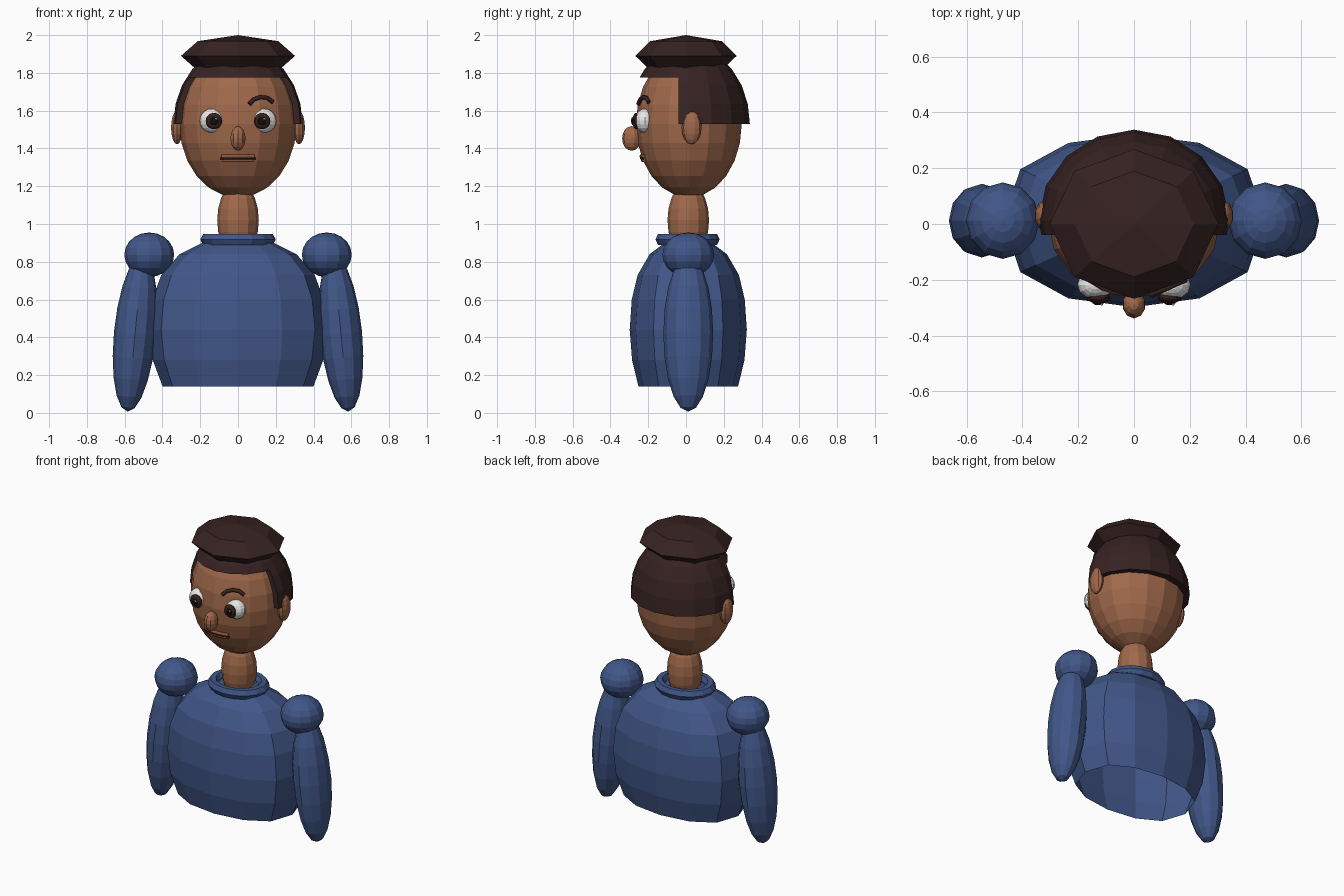
import bpy, bmesh
from math import sin, cos, pi, sqrt, radians
from mathutils import Matrix, Vector

cube = bpy.data.objects.get("Cube")
if cube:
    bpy.data.objects.remove(cube)


def material(name, rgb):
    m = bpy.data.materials.new(name)
    m.use_nodes = True
    color = (*rgb, 1)
    m.diffuse_color = color
    m.node_tree.nodes["Principled BSDF"].inputs["Base Color"].default_value = color
    return m


SHIRT = material("blue_cloth", (0.053, 0.095, 0.25))
SKIN = material("brown_skin", (0.35, 0.14, 0.07))
HAIR = material("dark_hair", (0.038, 0.016, 0.016))
WHITE = material("eye_white", (0.8, 0.8, 0.8))
IRIS = material("iris_brown", (0.04, 0.014, 0.01))
BLACK = material("pupil_black", (0.005, 0.005, 0.005))
LIP = material("lip_brown", (0.26, 0.095, 0.048))


def finish(name, bm, mat):
    bmesh.ops.recalc_face_normals(bm, faces=bm.faces[:])
    mesh = bpy.data.meshes.new(name)
    bm.to_mesh(mesh)
    bm.free()
    mesh.materials.append(mat)
    obj = bpy.data.objects.new(name, mesh)
    bpy.context.collection.objects.link(obj)
    return obj


def ellipsoid(name, center, radii, mat, segs=12, rings=10, tilt=0, cuts=()):
    """Faceted ellipsoid; each cut (point, normal) removes and caps one side."""
    bm = bmesh.new()
    matrix = (Matrix.Translation(center) @ Matrix.Rotation(tilt, 4, 'Y')
              @ Matrix.Diagonal((*radii, 1)))
    bmesh.ops.create_uvsphere(bm, u_segments=segs, v_segments=rings,
                              radius=1, matrix=matrix)
    for co, no in cuts:
        geom = bm.verts[:] + bm.edges[:] + bm.faces[:]
        cut = bmesh.ops.bisect_plane(bm, geom=geom, plane_co=co, plane_no=no,
                                     clear_outer=True)
        rim = [e for e in cut["geom_cut"] if isinstance(e, bmesh.types.BMEdge)]
        bmesh.ops.edgeloop_fill(bm, edges=rim)
    return finish(name, bm, mat)


def tube(name, points, radius, mat):
    """Thin rounded strip along a few points."""
    curve = bpy.data.curves.new(name, 'CURVE')
    curve.dimensions = '3D'
    curve.bevel_depth = radius
    curve.bevel_resolution = 1
    curve.use_fill_caps = True
    spline = curve.splines.new('POLY')
    spline.points.add(len(points) - 1)
    for p, co in zip(spline.points, points):
        p.co = (*co, 1)
    curve.materials.append(mat)
    obj = bpy.data.objects.new(name, curve)
    bpy.context.collection.objects.link(obj)


HEAD = Vector((0, 0.015, 1.53))
HEAD_R = Vector((0.31, 0.28, 0.39))


def on_face(x, z, out=0.0):
    """Point on the front of the head, pushed out by a distance."""
    d = 1 - (x / HEAD_R.x) ** 2 - ((z - HEAD.z) / HEAD_R.z) ** 2
    return (x, HEAD.y - HEAD_R.y * sqrt(max(d, 0)) - out, z)


# Torso: open-bottomed shell with a boxy oval section
bm = bmesh.new()
profile = [(0.14, 0.85), (0.28, 0.96), (0.44, 1), (0.60, 0.965),
           (0.73, 0.865), (0.84, 0.66), (0.91, 0.36)]
loops = []
for z, s in profile:
    loop = []
    for i in range(12):
        a = 2 * pi * i / 12
        y = abs(sin(a)) ** 0.75 * (1 if sin(a) > 0 else -1)
        loop.append(bm.verts.new((0.47 * s * cos(a), 0.012 + 0.31 * s * y, z)))
    loops.append(loop)
for low, high in zip(loops, loops[1:]):
    for i in range(12):
        j = (i + 1) % 12
        bm.faces.new((low[i], low[j], high[j], high[i]))
top = bm.verts.new((0, 0.012, 0.935))
for i in range(12):
    bm.faces.new((loops[-1][i], loops[-1][(i + 1) % 12], top))
finish("torso", bm, SHIRT)

# Collar and neck
bpy.ops.mesh.primitive_torus_add(major_segments=16, minor_segments=6,
                                 major_radius=0.165, minor_radius=0.035,
                                 location=(0, 0.008, 0.918))
collar = bpy.context.object
collar.name = "collar"
collar.scale.y = 0.85
collar.data.materials.append(SHIRT)
ellipsoid("neck", (0, 0.012, 1.02), (0.11, 0.11, 0.2), SKIN)

# Head, nose and hair
ellipsoid("head", HEAD, HEAD_R, SKIN, 16, 12)
ellipsoid("nose", (0, -0.288, 1.453), (0.042, 0.05, 0.065), SKIN, 10, 8)
hair_c, hair_r = (0, 0.012, 1.53), (0.342, 0.326, 0.41)
fringe, nape, temple = (0, 0, 1.775), (0, 0, 1.53), (0, -0.04, 0)
ellipsoid("hair_crown", hair_c, hair_r, HAIR, 16, 12,
          cuts=[(fringe, (0, 0, -1))])
ellipsoid("hair_back", hair_c, hair_r, HAIR, 16, 12,
          cuts=[(fringe, (0, 0, 1)), (nape, (0, 0, -1)), (temple, (0, -1, 0))])
ellipsoid("hair_top", (0, 0, 1.89), (0.302, 0.268, 0.11), HAIR, 8, 4)

# Paired parts
for side, s in (("left", 1), ("right", -1)):
    ellipsoid(side + "_shoulder", (0.47 * s, 0.012, 0.837),
              (0.132, 0.137, 0.118), SHIRT)
    ellipsoid(side + "_arm", (0.545 * s, 0.012, 0.42), (0.112, 0.132, 0.415),
              SHIRT, tilt=radians(-5.5) * s)
    ellipsoid(side + "_ear", (0.323 * s, 0.03, 1.51), (0.033, 0.053, 0.088),
              SKIN, 10, 8)
    ellipsoid(side + "_eye", (0.138 * s, -0.218, 1.547),
              (0.065, 0.052, 0.064), WHITE)
    ellipsoid(side + "_iris", (0.128 * s, -0.264, 1.545),
              (0.043, 0.02, 0.043), IRIS)
    ellipsoid(side + "_pupil", (0.128 * s, -0.278, 1.545),
              (0.023, 0.013, 0.023), BLACK)
    ellipsoid(side + "_glint", (0.128 * s + 0.012, -0.288, 1.557),
              (0.006, 0.004, 0.006), WHITE, 6, 4)

# Single raised eyebrow
brow = [(0.06, 1.635), (0.085, 1.66), (0.12, 1.672), (0.155, 1.668), (0.185, 1.645)]
tube("left_eyebrow", [on_face(x, z, 0.004) for x, z in brow], 0.012, HAIR)

# Mouth
for name, z, r, half, mat in (("upper_lip", 1.358, 0.011, 0.085, LIP),
                              ("lower_lip", 1.337, 0.011, 0.08, LIP),
                              ("mouth_line", 1.347, 0.005, 0.094, HAIR)):
    out = 0.007 if mat is HAIR else 0.0
    tube(name, [on_face(half * k / 3, z, out) for k in range(-3, 4)], r, mat)
